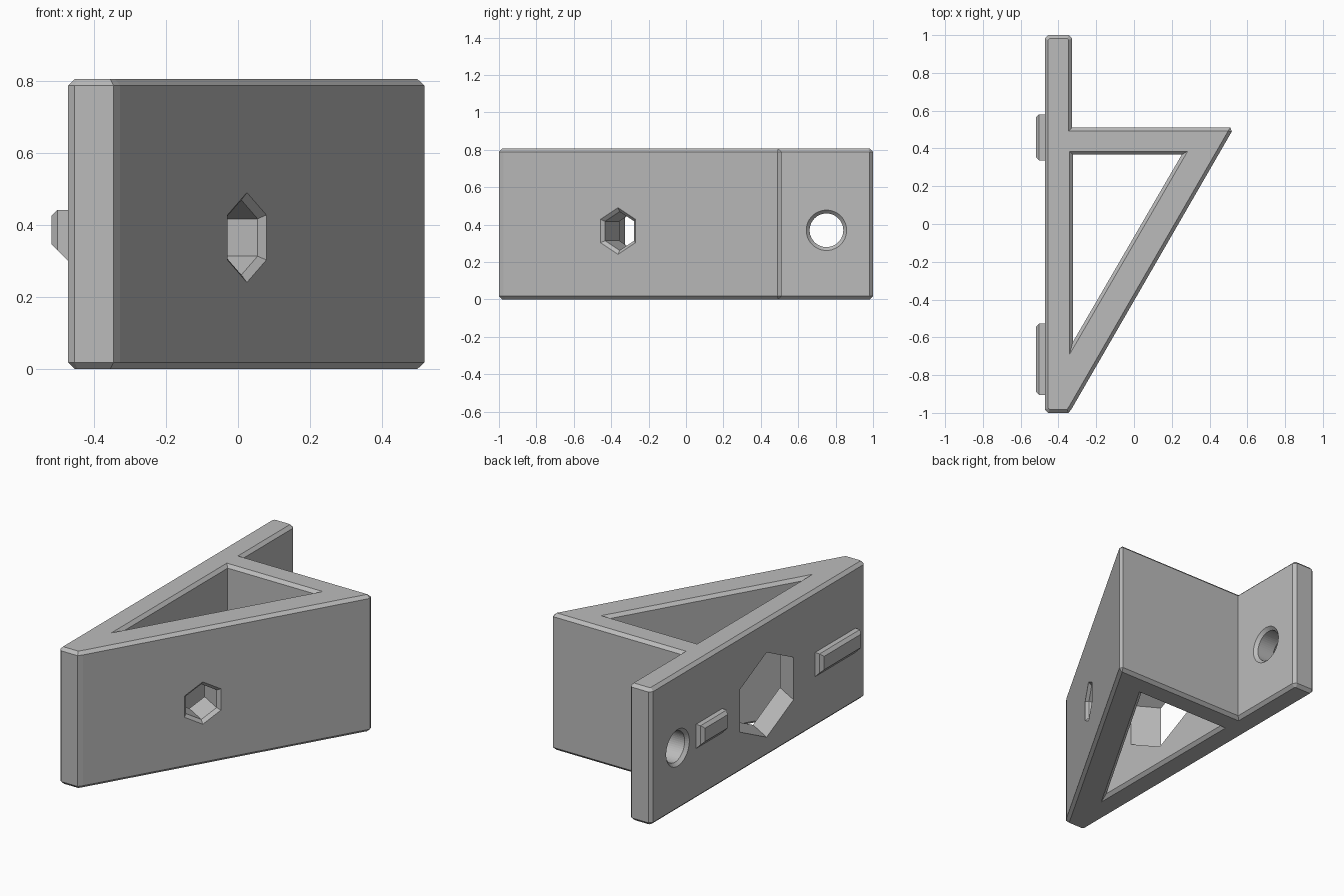
import bpy, bmesh, math
from mathutils import Vector

cube = bpy.data.objects.get("Cube")
if cube:
    bpy.data.objects.remove(cube, do_unlink=True)

GREY = (0.5, 0.5, 0.5, 1.0)
mat = bpy.data.materials.new("plain grey")
mat.use_nodes = True
mat.diffuse_color = GREY
mat.node_tree.nodes["Principled BSDF"].inputs["Base Color"].default_value = GREY

HEIGHT = 0.807
CH = 0.018                      # chamfer width
LEFT, WALL = -0.472, -0.328     # two faces of the mounting plate


def loft(name, rings):
    """Closed solid skinned through a list of equal-length point rings."""
    bm = bmesh.new()
    loops = [[bm.verts.new(p) for p in ring] for ring in rings]
    for a, b in zip(loops, loops[1:]):
        for i in range(len(a)):
            j = (i + 1) % len(a)
            bm.faces.new((a[i], a[j], b[j], b[i]))
    bm.faces.new(loops[0][::-1])
    bm.faces.new(loops[-1])
    bmesh.ops.recalc_face_normals(bm, faces=bm.faces)
    mesh = bpy.data.meshes.new(name)
    bm.to_mesh(mesh)
    bm.free()
    mesh.materials.append(mat)
    obj = bpy.data.objects.new(name, mesh)
    bpy.context.collection.objects.link(obj)
    return obj


def offset(points, d):
    """Mitred offset of a counter-clockwise outline; positive d grows it."""
    pts = [Vector(p) for p in points]
    out = []
    for i, p in enumerate(pts):
        e1 = (p - pts[i - 1]).normalized()
        e2 = (pts[(i + 1) % len(pts)] - p).normalized()
        n1, n2 = Vector((e1.y, -e1.x)), Vector((e2.y, -e2.x))
        out.append(p + (n1 + n2) * d / (1 + n1.dot(n2)))
    return out


def at_height(points, z):
    return [(p[0], p[1], z) for p in points]


def ngon(centre, axis, radius, sides):
    """Regular ring around a horizontal axis with one point straight up."""
    up = Vector((0, 0, 1))
    side = up.cross(axis)
    turns = [math.tau * i / sides for i in range(sides)]
    return [centre + radius * (math.cos(t) * up + math.sin(t) * side) for t in turns]


# Body: chamfered prism of plate plus triangular wing
outline = [(LEFT, CH - 1), (LEFT + CH, -1), (WALL - CH, -1), (WALL, -0.975),
           (0.518, 0.49), (0.51, 0.511), (WALL, 0.511), (WALL, 1 - CH),
           (WALL - CH, 1), (LEFT + CH, 1), (LEFT, 1 - CH)]
inset = offset(outline, -CH)
body = loft("bracket_body", [at_height(inset, 0), at_height(outline, CH),
                             at_height(outline, HEIGHT - CH), at_height(inset, HEIGHT)])

# Triangular opening, flared at top and bottom
rim = [(-0.342, 0.385), (-0.342, -0.692), (0.284, 0.385)]
throat, flare = offset(rim, -CH), offset(rim, CH)
cutters = [loft("triangle_cutter", [at_height(flare, -CH), at_height(throat, CH),
                                    at_height(throat, HEIGHT - CH),
                                    at_height(flare, HEIGHT + CH)])]

# Hexagonal screw hole in the sloped wall and wider access hole in the plate
mouth = Vector((0.025, -0.364, 0.366))
inward = Vector((-math.sqrt(3) / 2, 0.5, 0))


def hex_cutter(name, stations):
    return loft(name, [ngon(mouth + inward * t, inward, r, 6) for t, r in stations])


cutters.append(hex_cutter("screw_hole_cutter", [(-CH, 0.146), (CH, 0.104), (0.22, 0.104)]))
cutters.append(hex_cutter("access_hole_cutter", [(0.2, 0.25), (0.9, 0.25)]))

# Round hole near the plate's back end, countersunk on both faces
x_axis = Vector((1, 0, 0))
stations = [(LEFT - CH, 0.126), (LEFT + CH, 0.09), (WALL - CH, 0.09), (WALL + CH, 0.126)]
cutters.append(loft("round_hole_cutter",
                    [ngon(Vector((x, 0.751, 0.37)), x_axis, r, 48) for x, r in stations]))

for cutter in cutters:
    mod = body.modifiers.new(cutter.name, "BOOLEAN")
    mod.operation = "DIFFERENCE"
    mod.solver = "EXACT"
    mod.object = cutter
    cutter.hide_render = True
    cutter.hide_viewport = True
    cutter.display_type = "WIRE"


# Locating tabs on the plate's outer face, sloped underneath
def tab(name, y0, y1):
    rings = []
    for x, trim, low, high in ((-0.46, 0, 0.288, 0.443), (-0.502, 0, 0.33, 0.443),
                               (-0.519, 0.017, 0.347, 0.426)):
        a, b = y0 + trim, y1 - trim
        rings.append([(x, a, low), (x, b, low), (x, b, high), (x, a, high)])
    return loft(name, rings)


tab("front_tab", -0.904, -0.528)
tab("back_tab", 0.337, 0.581)
